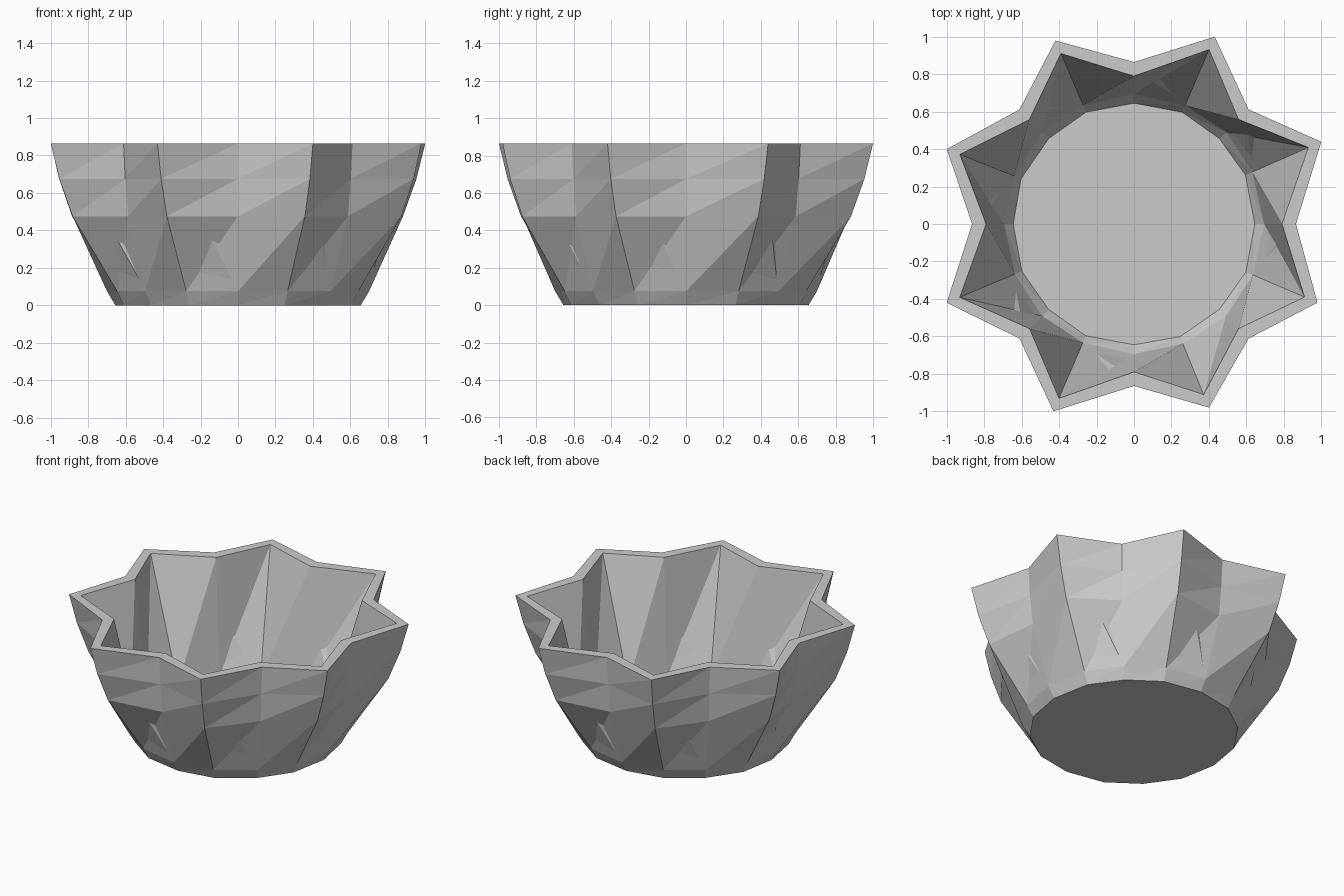
import bpy, bmesh
from math import cos, sin, radians

if "Cube" in bpy.data.objects:
    bpy.data.objects.remove(bpy.data.objects["Cube"])

# Slightly hand-made star: angle and rim radius of each of the eight tips
TIPS = [(23.7, 1.092), (66.7, 1.089), (113.2, 1.066), (158.2, 1.077),
        (202.8, 1.085), (246.7, 1.089), (292.2, 1.059), (336.8, 1.066)]
RIM = 1.078

# Profiles: height, tip radius, valley radius
OUTER = [(0.005, 0.66, 0.655), (0.08, 0.70, 0.70), (0.48, 0.955, 0.83),
         (0.68, 1.03, 0.852), (0.87, RIM, 0.865)]
INNER = [(0.012, 0.65, 0.645), (0.08, 0.69, 0.695), (0.87, RIM - 0.075, 0.79)]

bm = bmesh.new()


def star_ring(z, tip, valley):
    verts = []
    spread = max(0, (z - 0.08) / 0.79)
    for k, (angle, rim) in enumerate(TIPS):
        a = radians(45 * k)
        verts.append(bm.verts.new((valley * cos(a), valley * sin(a), z)))
        a, r = radians(angle), tip + (rim - RIM) * spread
        verts.append(bm.verts.new((r * cos(a), r * sin(a), z)))
    return verts


def wall(lower, upper, outward):
    n = len(lower)
    for i in range(n):
        j = (i + 1) % n
        if outward:
            bm.faces.new((lower[i], lower[j], upper[j]))
            bm.faces.new((lower[i], upper[j], upper[i]))
        else:
            bm.faces.new((upper[i], upper[j], lower[j]))
            bm.faces.new((upper[i], lower[j], lower[i]))


# Outer and inner walls
outer = [star_ring(*p) for p in OUTER]
inner = [star_ring(*p) for p in INNER]
for lo, up in zip(outer, outer[1:]):
    wall(lo, up, True)
for lo, up in zip(inner, inner[1:]):
    wall(lo, up, False)

# Flat rim, underside and floor
wall(outer[-1], inner[-1], True)
bm.faces.new(outer[0][::-1])
bm.faces.new(inner[0])

mesh = bpy.data.meshes.new("star_bowl")
bm.to_mesh(mesh)
bm.free()
# Centre on x and y, and stand on the ground
xs, ys, zs = zip(*(v.co for v in mesh.vertices))
for v in mesh.vertices:
    v.co.x -= (max(xs) + min(xs)) / 2
    v.co.y -= (max(ys) + min(ys)) / 2
    v.co.z -= min(zs)
bowl = bpy.data.objects.new("star_bowl", mesh)
bpy.context.collection.objects.link(bowl)
